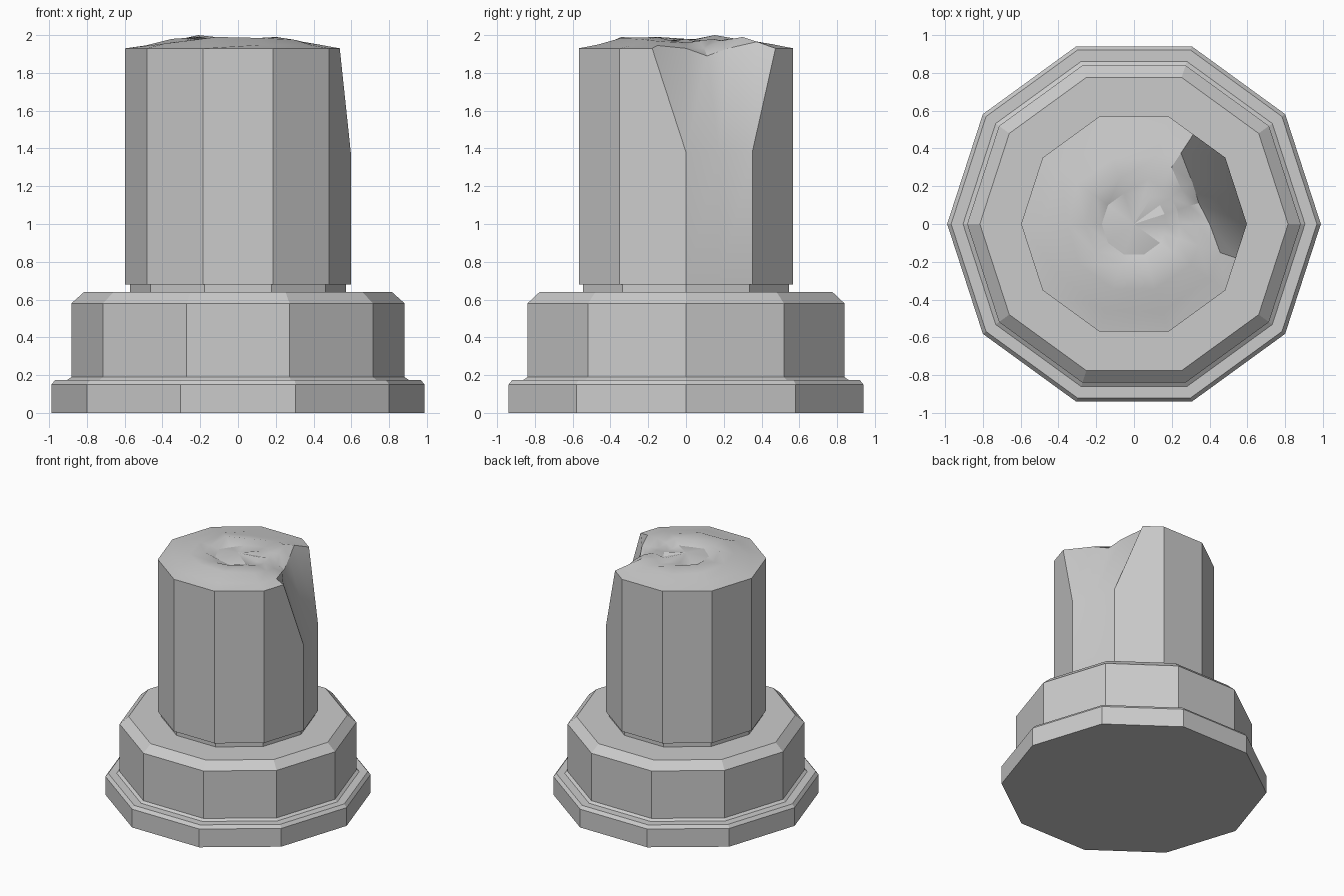
import bpy, bmesh
from math import cos, sin, radians

if "Cube" in bpy.data.objects:
    bpy.data.objects.remove(bpy.data.objects["Cube"])


def finish(name, bm, angle):
    bmesh.ops.recalc_face_normals(bm, faces=bm.faces)
    me = bpy.data.meshes.new(name)
    bm.to_mesh(me)
    bm.free()
    ob = bpy.data.objects.new(name, me)
    bpy.context.collection.objects.link(ob)
    bpy.ops.object.select_all(action='DESELECT')
    ob.select_set(True)
    bpy.context.view_layer.objects.active = ob
    bpy.ops.object.shade_smooth_by_angle(angle=radians(angle))
    return ob


def bridge(bm, a, b):
    n = len(a)
    for i in range(n):
        j = (i + 1) % n
        bm.faces.new((a[i], a[j], b[j], b[i]))


def polar(r, deg, z):
    return (r * cos(radians(deg)), r * sin(radians(deg)), z)


def lathe(name, profile, sides=10):
    bm = bmesh.new()
    rings = [[bm.verts.new(polar(r, 360 * k / sides, z)) for k in range(sides)]
             for r, z in profile]
    for a, b in zip(rings, rings[1:]):
        bridge(bm, a, b)
    bm.faces.new(rings[0])
    bm.faces.new(rings[-1])
    return finish(name, bm, 20)


# Stepped ten-sided base with a narrow neck under the shaft
lathe("stepped_base", [(0.988, 0), (0.988, 0.15), (0.967, 0.175), (0.904, 0.175),
                       (0.882, 0.19), (0.882, 0.58), (0.815, 0.64),
                       (0.573, 0.64), (0.573, 0.68)])

# Broken shaft: extra points lie on the ten-sided outline around the chip
R = 0.597
angles = [0, 18, 36, 56.5, 72, 108, 144, 180, 216, 252, 288, 324, 341.6]
radii = [R, R * 0.951, R, 0.5708 * R / 0.6, R] + [R] * 7
radii[3] = R * 0.951 / cos(radians(56.5 - 54))
radii.append(R * 0.951 / cos(radians(341.6 - 342)))
top_z = [1.38] * 3 + [1.93] * 10

bm = bmesh.new()
bottom = [bm.verts.new(polar(r, a, 0.68)) for r, a in zip(radii, angles)]
rim = [bm.verts.new(polar(r, a, z)) for r, a, z in zip(radii, angles, top_z)]
bm.faces.new(bottom)
bridge(bm, bottom, rim)

# Rough broken top: rings of (radius, height) per angle, working inwards
lip = [(.40, 1.93), (.36, 1.89), (.38, 1.93), (.45, 1.965), (.49, 1.95),
       (.48, 1.945), (.48, 1.95), (.49, 1.945), (.48, 1.955), (.48, 1.94),
       (.49, 1.95), (.49, 1.945), (.48, 1.945)]
ridge = [(.33, 1.94), (.31, 1.93), (.31, 1.97), (.36, 1.99), (.37, 1.97),
         (.36, 1.96), (.37, 1.98), (.35, 1.98), (.36, 1.97), (.36, 1.99),
         (.36, 1.985), (.37, 1.975), (.36, 1.965)]
crack = [(.24, 1.96), (.24, 1.97), (.24, 1.98), (.24, 1.97), (.25, 1.955),
         (.25, 1.985), (.26, 2.0), (.26, 1.97), (.25, 1.99), (.23, 1.97),
         (.23, 1.98), (.25, 1.99), (.25, 1.97)]
core = [(.17, 1.95 + 0.015 * (i % 2)) for i in range(13)]
prev = rim
for ring in (lip, ridge, crack, core):
    cur = [bm.verts.new(polar(r, a, z)) for (r, z), a in zip(ring, angles)]
    bridge(bm, prev, cur)
    prev = cur
centre = bm.verts.new((0, 0, 1.98))
for i in range(13):
    bm.faces.new((prev[i], prev[(i + 1) % 13], centre))
finish("broken_shaft", bm, 25)
